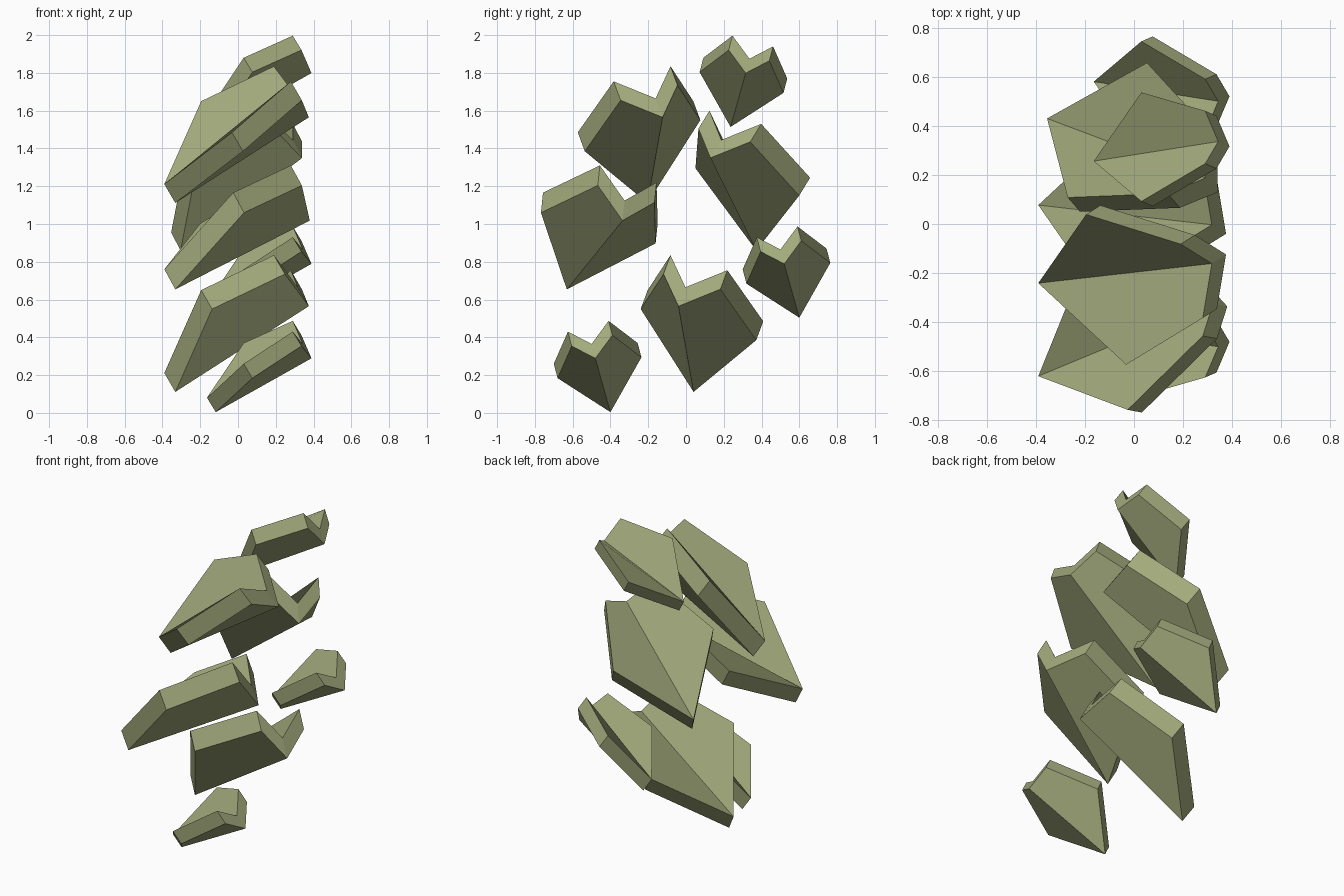
import bpy, bmesh
from mathutils import Vector

old = bpy.data.objects.get("Cube")
if old:
    bpy.data.objects.remove(old, do_unlink=True)

# Single leaf colour
green = bpy.data.materials.new("olive_green")
green.use_nodes = True
colour = (0.36, 0.40, 0.20, 1)
green.diffuse_color = colour
bsdf = green.node_tree.nodes["Principled BSDF"]
bsdf.inputs["Base Color"].default_value = colour
bsdf.inputs["Roughness"].default_value = 0.9

MIRROR_Y = -0.082


def leaf(name, outline, thickness, shift=(0, 0, 0), mirror=False):
    """Heart-shaped leaf folded from tip to notch, thickened along one vector.
    Outline order: tip, side, lobe, notch, lobe, side."""
    def place(p):
        p = Vector(p)
        if mirror:
            p.y = 2 * MIRROR_Y - p.y
        return p + Vector(shift)

    bm = bmesh.new()
    top = [bm.verts.new(place(p)) for p in outline]
    low = [bm.verts.new(place(Vector(p) + Vector(thickness))) for p in outline]
    for ring in (top, low):
        tip, side_a, lobe_a, notch, lobe_b, side_b = ring
        bm.faces.new((tip, side_a, lobe_a, notch))
        bm.faces.new((tip, notch, lobe_b, side_b))
    for i in range(len(top)):
        j = (i + 1) % len(top)
        bm.faces.new((top[i], top[j], low[j], low[i]))
    bmesh.ops.recalc_face_normals(bm, faces=bm.faces)
    mesh = bpy.data.meshes.new(name)
    bm.to_mesh(mesh)
    bm.free()
    mesh.materials.append(green)
    obj = bpy.data.objects.new(name, mesh)
    bpy.context.collection.objects.link(obj)


# Leaf outlines
small = [(-.164, -.42, .08), (.03, -.70, .26), (.29, -.625, .43),
         (.343, -.50, .365), (.29, -.41, .487), (.03, -.256, .37)]
small_depth = (.046, .02, -.076)
large = [(-.39, .077, .211), (-.195, -.203, .65), (.19, -.082, .835),
         (.317, -.003, .665), (.28, .219, .755), (-.032, .409, .485)]
large_depth = (.058, -.037, -.1)
back = [(-.354, .43, .955), (-.27, .108, 1.39), (.137, .124, 1.60),
        (.29, .187, 1.445), (.29, .398, 1.53), (.053, .657, 1.245)]
front = [(-.39, -.62, .76), (-.026, -.757, 1.166), (.28, -.456, 1.31),
         (.322, -.325, 1.124), (.169, -.156, 1.22), (-.20, -.15, 1.003)]

# Small leaves
leaf("small_leaf_bottom", small, small_depth)
leaf("small_leaf_middle", small, small_depth, shift=(0, 1, .5))
leaf("small_leaf_top", small, small_depth, shift=(0, 0, 1.51), mirror=True)

# Large leaves
leaf("large_leaf_bottom", large, large_depth)
leaf("large_leaf_top", large, large_depth, shift=(0, 0, 1), mirror=True)
leaf("large_leaf_back", back, (.05, -.058, -.095))
leaf("large_leaf_front", front, (.058, -.011, -.106))
